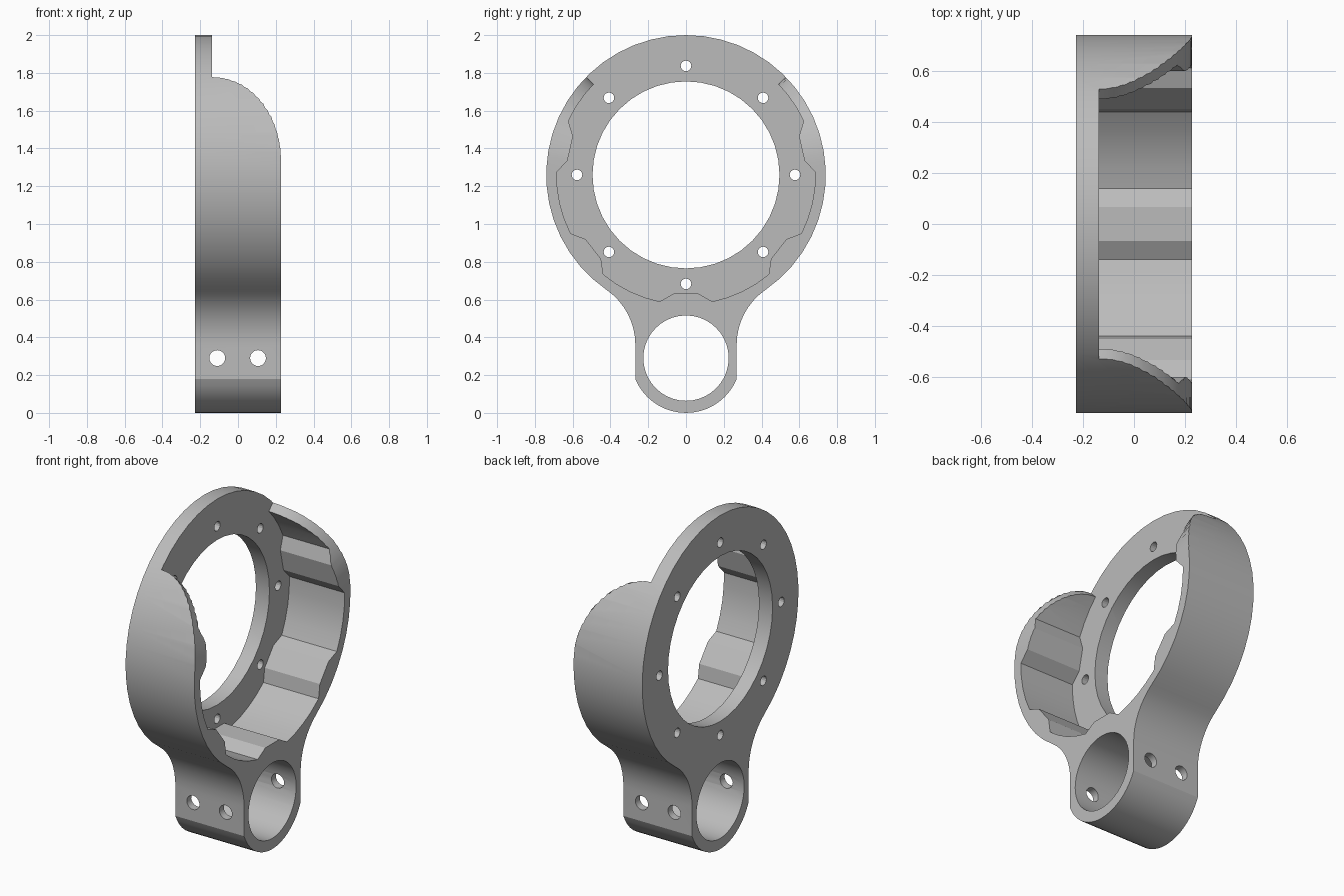
import bpy, bmesh
from math import sin, cos, asin, atan2, sqrt, radians, pi

if "Cube" in bpy.data.objects:
    bpy.data.objects.remove(bpy.data.objects["Cube"], do_unlink=True)

HALF = 0.2275          # half of the width along x
PLATE = -0.138         # inner face of the flange
RING_Z, RING_R = 1.26, 0.74
TUBE_Z, TUBE_R = 0.29, 0.29
NECK = 0.268           # half width of the neck

grey = bpy.data.materials.new("grey")
grey.use_nodes = True
grey.diffuse_color = (0.5, 0.5, 0.5, 1)
grey.node_tree.nodes["Principled BSDF"].inputs["Base Color"].default_value = (0.5, 0.5, 0.5, 1)


def loft(name, sections):
    """Closed solid through equal-length loops of 3D points."""
    bm = bmesh.new()
    loops = [[bm.verts.new(p) for p in s] for s in sections]
    n = len(loops[0])
    for a, b in zip(loops, loops[1:]):
        for i in range(n):
            j = (i + 1) % n
            bm.faces.new((a[i], a[j], b[j], b[i]))
    bm.faces.new(loops[0])
    bm.faces.new(loops[-1])
    bmesh.ops.recalc_face_normals(bm, faces=bm.faces)
    mesh = bpy.data.meshes.new(name)
    bm.to_mesh(mesh)
    bm.free()
    mesh.materials.append(grey)
    ob = bpy.data.objects.new(name, mesh)
    bpy.context.collection.objects.link(ob)
    return ob


def prism(name, pts, x0, x1):
    return loft(name, [[(x, y, z) for y, z in pts] for x in (x0, x1)])


def arc(cy, cz, r, a0, a1, n):
    return [(cy + r * cos(a0 + (a1 - a0) * i / n), cz + r * sin(a0 + (a1 - a0) * i / n))
            for i in range(n + 1)]


def circle(cy, cz, r, n):
    return arc(cy, cz, r, 0, 2 * pi, n)[:-1]


# Outer outline: lower tube, neck fillet, large ring (right half, then mirrored)
drop = RING_Z - 0.36
fillet = (NECK ** 2 + drop ** 2 - RING_R ** 2) / (2 * (RING_R - NECK))
tangent = atan2(-drop, NECK + fillet)
flat = asin(sqrt(1 - (NECK / TUBE_R) ** 2))
half = arc(0, TUBE_Z, TUBE_R, -pi / 2, -flat, 9)
half += arc(NECK + fillet, 0.36, fillet, pi, pi + tangent, 8)[:-1]
half += arc(0, RING_Z, RING_R, tangent, pi / 2, 20)
outline = half + [(-y, z) for y, z in half[-2:0:-1]]
body = prism("clamp_ring_body", outline, -HALF, HALF)

# Pocket with seven raised pads around the inside
pocket = []
for k in range(7):
    mid = -pi / 2 + k * 2 * pi / 7
    steps = [(0.685, -11.7), (0.632, -6), (0.632, 6), (0.685, 11.7), (0.685, 18.7),
             (0.685, 25.7), (0.685, 32.7)]
    pocket += [(r * cos(mid + radians(a)), RING_Z + r * sin(mid + radians(a))) for r, a in steps]
cutters = [prism("pocket_cutter", pocket, PLATE, 0.5),
           prism("bore_cutter", circle(0, RING_Z, 0.495, 40), -0.5, 0.5),
           prism("tube_cutter", circle(0, TUBE_Z, 0.226, 40), -0.5, 0.5)]

# Bolt holes through the flange
for k in range(8):
    a = k * pi / 4
    cutters.append(prism("bolt_hole_cutter",
                         circle(0.577 * cos(a), RING_Z + 0.577 * sin(a), 0.028, 16), -0.5, 0))

# Screw holes across the tube
for x in (-0.11, 0.106):
    cutters.append(loft("screw_hole_cutter", [
        [(x + u, y, TUBE_Z + v) for u, v in circle(0, 0, 0.042, 20)] for y in (-0.6, 0.6)]))

# Upper opening: radial cut whose edge follows an elliptical curve along x
sections = []
for i in range(18):
    t = min(i / 16, 1) * pi / 2
    x = PLATE + (HALF - PLATE) * sin(t) + (0.1 if i == 17 else 0)
    a = asin((0.07 + 0.448 * cos(t)) / RING_R)
    right = [(r * cos(a), RING_Z + r * sin(a)) for r in (0.4, 1.2)] + [(1.3, RING_Z + 1.2)]
    ring = right + [(-y, z) for y, z in reversed(right)]
    sections.append([(x, y, z) for y, z in ring])
cutters.append(loft("opening_cutter", sections))

# Apply the cuts and drop the cutters
for c in cutters:
    c.hide_render = True
    mod = body.modifiers.new(c.name, "BOOLEAN")
    mod.operation, mod.solver, mod.object = "DIFFERENCE", "EXACT", c
bpy.ops.object.select_all(action="DESELECT")
bpy.context.view_layer.objects.active = body
body.select_set(True)
for name in [m.name for m in body.modifiers]:
    bpy.ops.object.modifier_apply(modifier=name)
for c in cutters:
    bpy.data.objects.remove(c, do_unlink=True)
bpy.ops.object.shade_smooth_by_angle(angle=radians(20))
